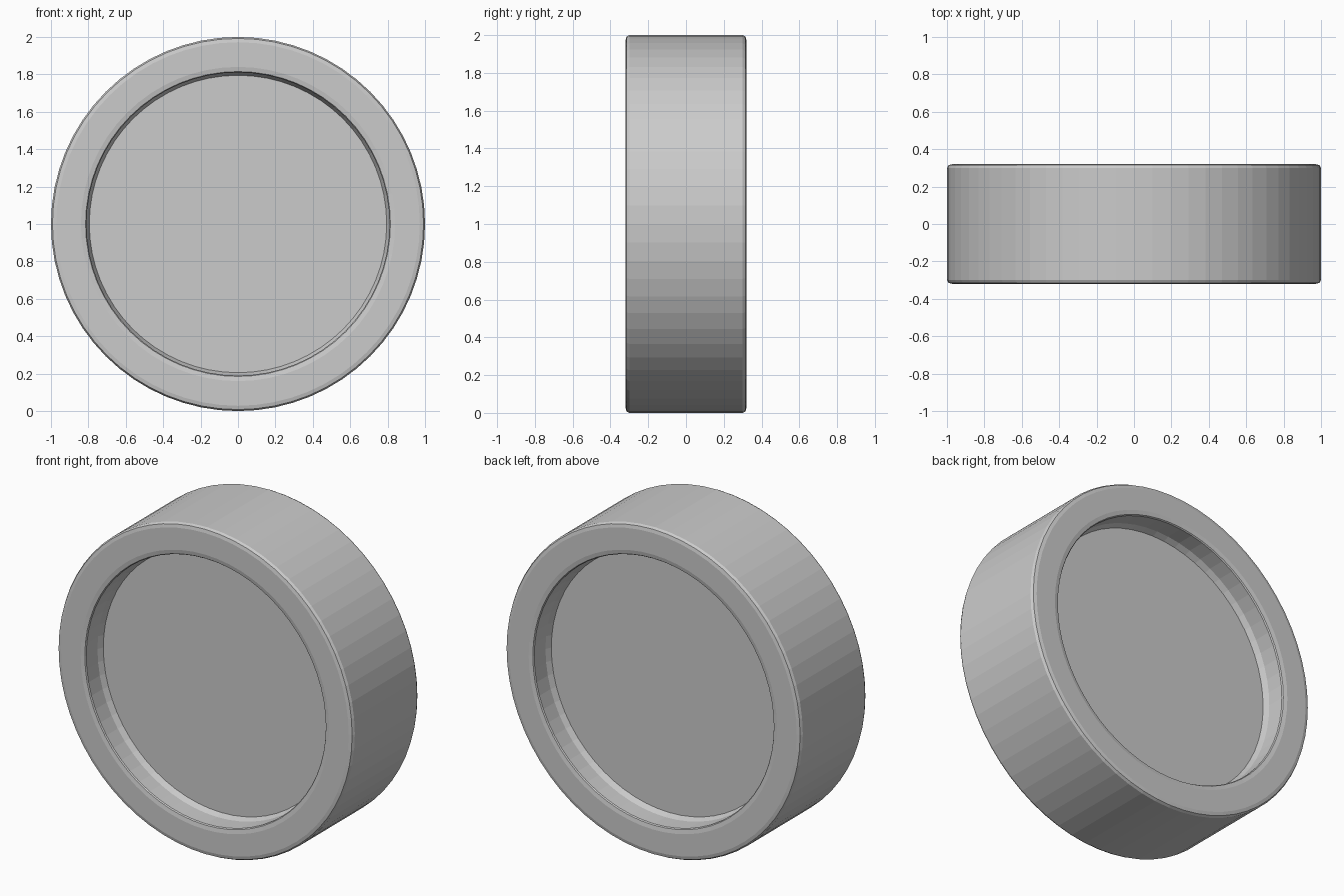
import bpy, bmesh
from math import sin, cos, pi

if "Cube" in bpy.data.objects:
    bpy.data.objects.remove(bpy.data.objects["Cube"])

SEGMENTS = 64
HALF_WIDTH = 0.32

# Half profile (radius, y) from the recessed face out to the tread
half = [
    (0.795, -0.165),           # edge of recessed face
    (0.81, -0.20),             # sloped step at the bottom of the recess
    (0.81, -0.308),            # recess wall
    (0.815, -0.315),           # softened inner lip
    (0.84, -HALF_WIDTH),       # flat side face
    (0.972, -HALF_WIDTH),
    (0.992, -0.315),           # softened outer edge
    (1.0, -0.30),
]
profile = half + [(r, -y) for r, y in reversed(half)]

# Wheel: revolve the profile around the y axis and cap both recesses
bm = bmesh.new()
rings = []
for r, y in profile:
    rings.append([bm.verts.new((r * cos(2 * pi * i / SEGMENTS), y,
                                1 + r * sin(2 * pi * i / SEGMENTS)))
                  for i in range(SEGMENTS)])
for a, b in zip(rings, rings[1:]):
    for i in range(SEGMENTS):
        j = (i + 1) % SEGMENTS
        bm.faces.new((a[i], a[j], b[j], b[i]))
bm.faces.new(rings[0])
bm.faces.new(rings[-1])
bmesh.ops.recalc_face_normals(bm, faces=bm.faces)

mesh = bpy.data.meshes.new("wheel")
bm.to_mesh(mesh)
bm.free()
wheel = bpy.data.objects.new("wheel", mesh)
bpy.context.collection.objects.link(wheel)
